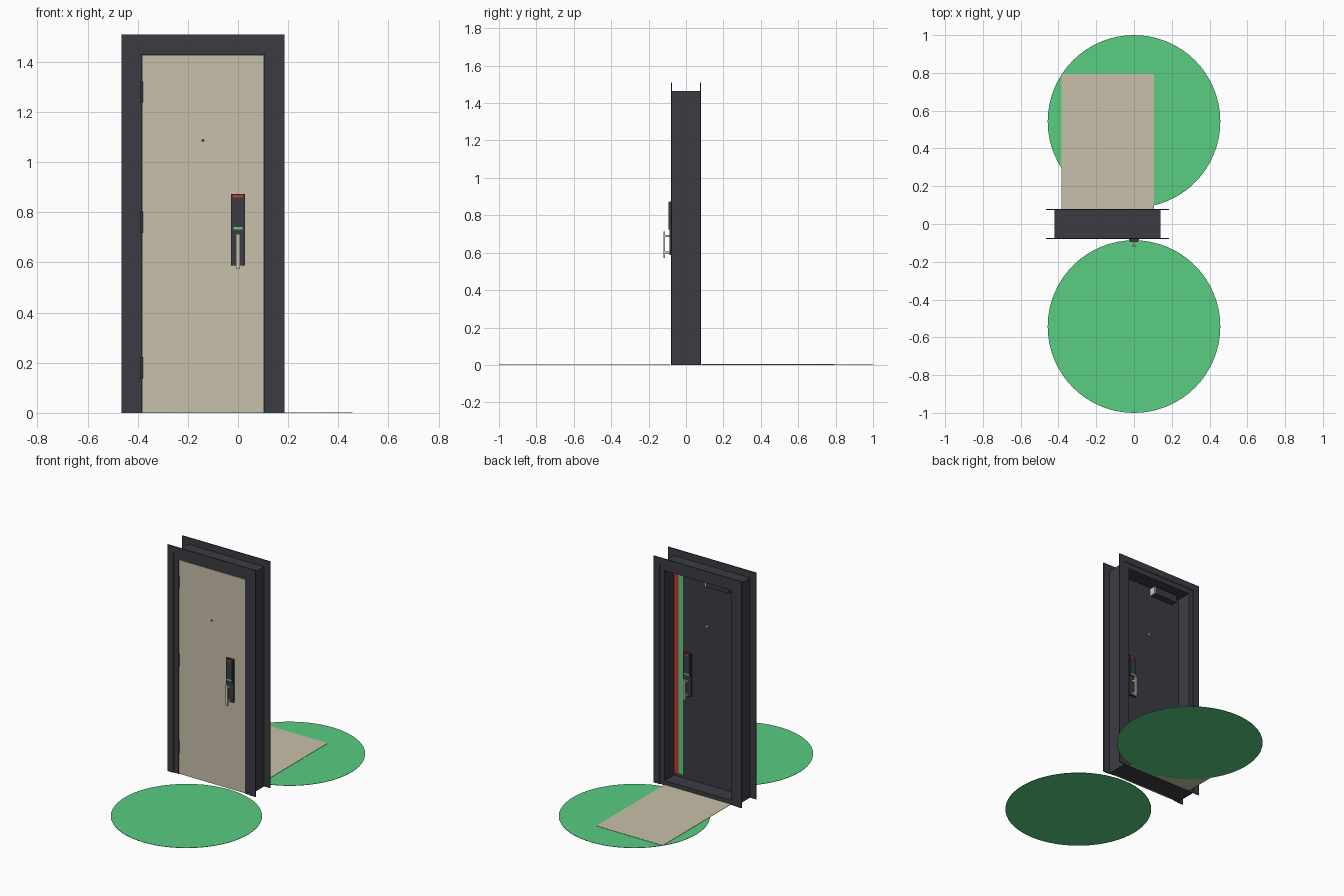
import bpy
import bmesh
import math
from mathutils import Matrix

cube = bpy.data.objects.get("Cube")
if cube:
    bpy.data.objects.remove(cube, do_unlink=True)


def make_material(name, colour):
    mat = bpy.data.materials.new(name)
    mat.use_nodes = True
    mat.diffuse_color = (*colour, 1)
    mat.node_tree.nodes["Principled BSDF"].inputs["Base Color"].default_value = (*colour, 1)
    return mat


CHARCOAL = make_material("charcoal", (0.046, 0.044, 0.056))
CREAM = make_material("cream", (0.58, 0.53, 0.40))
GREEN = make_material("green", (0.10, 0.61, 0.22))
RED = make_material("red", (0.55, 0.04, 0.03))
METAL = make_material("pale_metal", (0.62, 0.58, 0.47))


def finish(name, bm, mat):
    bmesh.ops.recalc_face_normals(bm, faces=bm.faces)
    mesh = bpy.data.meshes.new(name)
    bm.to_mesh(mesh)
    bm.free()
    mesh.materials.append(mat)
    obj = bpy.data.objects.new(name, mesh)
    bpy.context.collection.objects.link(obj)
    return obj


def box(name, mat, x, y, z):
    """Box from (low, high) pairs on each axis."""
    bm = bmesh.new()
    bmesh.ops.create_cube(bm, size=1)
    for v in bm.verts:
        for i, (a, b) in enumerate((x, y, z)):
            v.co[i] = min(a, b) if v.co[i] < 0 else max(a, b)
    return finish(name, bm, mat)


def cylinder(name, mat, centre, radius, length, axis="Z", sides=16):
    bm = bmesh.new()
    turn = Matrix.Rotation(math.pi / 2, 4, "X") if axis == "Y" else Matrix()
    bmesh.ops.create_cone(bm, cap_ends=True, segments=sides, radius1=radius,
                          radius2=radius, depth=length,
                          matrix=Matrix.Translation(centre) @ turn)
    obj = finish(name, bm, mat)
    bpy.ops.object.select_all(action="DESELECT")
    obj.select_set(True)
    bpy.context.view_layer.objects.active = obj
    bpy.ops.object.shade_smooth_by_angle(angle=math.radians(40))
    return obj


def mitred_surround(name, outer, inner, y0, y1):
    """Three mitred boards around an opening; outer and inner are (left, right, top)."""
    def path(p):
        l, r, t = p
        return [(l, 0), (l, t), (r, t), (r, 0)]
    bm = bmesh.new()
    out, inn = ([bm.verts.new((x, y0, z)) for x, z in path(p)] for p in (outer, inner))
    faces = [bm.faces.new((out[i], out[i + 1], inn[i + 1], inn[i])) for i in range(3)]
    ext = bmesh.ops.extrude_face_region(bm, geom=faces, use_keep_orig=True)
    for v in ext["geom"]:
        if isinstance(v, bmesh.types.BMVert):
            v.co.y = y1
    return finish(name, bm, CHARCOAL)


TRIM = (-0.465, 0.185, 1.51)
FRAME = (-0.42, 0.14, 1.465)
OPENING = (-0.385, 0.105, 1.43)
LEFT, RIGHT, TOP = OPENING
BACK = -0.025  # rear face of the door leaf

# Door frame, trim boards on both faces, and sill
mitred_surround("door_frame", FRAME, OPENING, -0.076, 0.076)
mitred_surround("front_trim", TRIM, FRAME, -0.08, -0.074)
mitred_surround("back_trim", TRIM, FRAME, 0.074, 0.08)
box("sill", CHARCOAL, (LEFT, RIGHT), (BACK, 0.076), (0, 0.03))

# Door leaf with its cream facing
box("door_leaf", CHARCOAL, (LEFT, RIGHT), (-0.066, BACK), (0.002, TOP))
box("door_facing", CREAM, (LEFT + 0.002, RIGHT - 0.002), (-0.075, -0.066), (0.002, TOP - 0.003))

# Coloured strips down the rear of the leaf
box("red_strip", RED, (0.07, 0.104), (BACK, BACK + 0.002), (0.05, 1.42))
box("green_strip", GREEN, (0.038, 0.07), (BACK, BACK + 0.002), (0.05, 1.42))

# Hinges
for i, z in enumerate((0.18, 0.76, 1.28)):
    cylinder(f"hinge_{i + 1}", CHARCOAL, (LEFT + 0.001, -0.074, z), 0.005, 0.085)

# Peephole
cylinder("front_peephole", CHARCOAL, (-0.14, -0.076, 1.087), 0.006, 0.006, "Y")
cylinder("back_peephole", METAL, (-0.14, BACK + 0.001, 1.087), 0.007, 0.006, "Y")

# Lock plate, lights and pull handle on each side of the leaf
for side, face, s in (("front", -0.075, -1), ("back", BACK, 1)):
    def out(a, b):
        return (face + s * a, face + s * b)
    box(side + "_lock_plate", CHARCOAL, (-0.027, 0.027), out(0, 0.013), (0.588, 0.874))
    box(side + "_lock_keypad", CHARCOAL, (-0.022, 0.022), out(0.013, 0.018), (0.725, 0.872))
    box(side + "_red_light", RED, (-0.02, 0.02), out(0.018, 0.0195), (0.859, 0.869))
    box(side + "_green_light", GREEN, (-0.018, 0.018), out(0.018, 0.0195), (0.731, 0.742))
    box(side + "_handle_bar", METAL, (-0.008, 0.008), out(0.036, 0.046), (0.573, 0.713))
    for part, z in (("lower", 0.60), ("upper", 0.69)):
        box(f"{side}_{part}_handle_post", METAL, (-0.006, 0.006), out(0.013, 0.037),
            (z - 0.006, z + 0.006))

# Door closer on the rear
box("closer_body", CHARCOAL, (-0.33, -0.16), (BACK, 0.02), (1.372, 1.422))
box("closer_end_cap", METAL, (-0.16, -0.152), (BACK, 0.02), (1.372, 1.422))

# Floor discs and the mat behind the door
cylinder("front_floor_disc", GREEN, (0, -0.543, 0.001), 0.457, 0.002, sides=64)
cylinder("back_floor_disc", GREEN, (0, 0.543, 0.001), 0.457, 0.002, sides=64)
box("floor_mat", CREAM, (LEFT, RIGHT), (0.076, 0.795), (0.002, 0.004))
